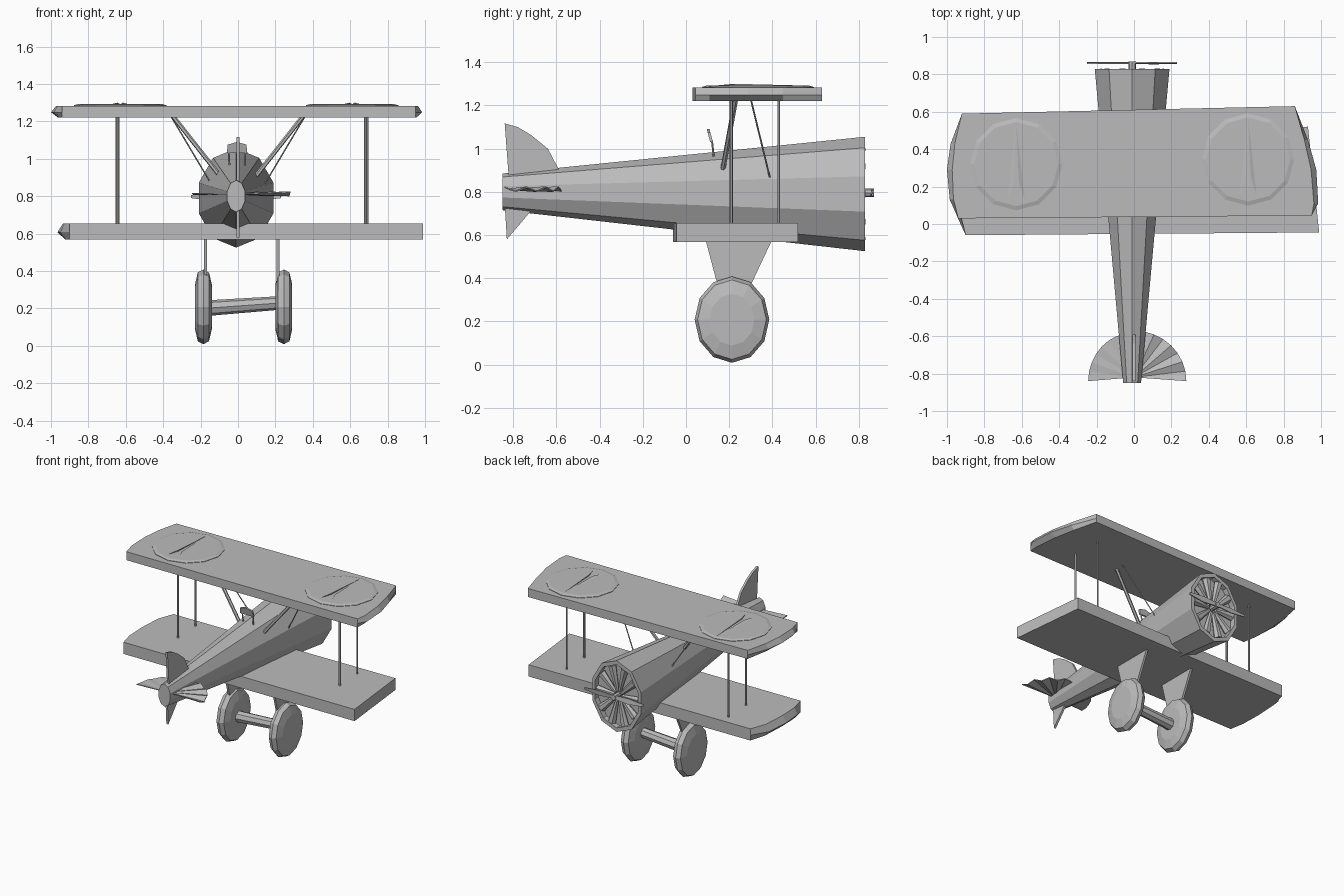
import bpy, math
from mathutils import Vector

cube = bpy.data.objects.get("Cube")
if cube:
    bpy.data.objects.remove(cube, do_unlink=True)

GREY = (0.5, 0.5, 0.5, 1)
grey = bpy.data.materials.new("plain grey")
grey.use_nodes = True
grey.diffuse_color = GREY
grey.node_tree.nodes["Principled BSDF"].inputs["Base Color"].default_value = GREY


def add_mesh(name, verts, faces):
    mesh = bpy.data.meshes.new(name)
    mesh.from_pydata(verts, [], faces)
    mesh.materials.append(grey)
    obj = bpy.data.objects.new(name, mesh)
    bpy.context.collection.objects.link(obj)
    # Make every shell face outwards
    import bmesh
    bm = bmesh.new()
    bm.from_mesh(mesh)
    bmesh.ops.recalc_face_normals(bm, faces=bm.faces)
    bm.to_mesh(mesh)
    bm.free()
    return obj


def loft(name, rings):
    """Skin a list of equal-length rings and cap both ends."""
    n = len(rings[0])
    verts = [v for ring in rings for v in ring]
    faces = [(k * n + i, k * n + (i + 1) % n, (k + 1) * n + (i + 1) % n, (k + 1) * n + i)
             for k in range(len(rings) - 1) for i in range(n)]
    faces += [tuple(range(n)), tuple(range(len(verts) - n, len(verts)))]
    return add_mesh(name, verts, faces)


def ellipse(n, a, b, place):
    """Ring of n points, the first at the top, mapped to 3D by place."""
    angles = [math.tau * i / n for i in range(n)]
    return [place(a * math.sin(t), b * math.cos(t)) for t in angles]


def rod(name, start, end, radius, end_radius=None, sides=6):
    start, end = Vector(start), Vector(end)
    turn = (end - start).to_track_quat('Z', 'Y')
    ends = ((start, radius), (end, end_radius or radius))
    return loft(name, [ellipse(sides, r, r, lambda u, v: c + turn @ Vector((u, v, 0)))
                       for c, r in ends])


def box(name, low, high):
    corners = [(low[0], low[1]), (high[0], low[1]), (high[0], high[1]), (low[0], high[1])]
    return loft(name, [[(x, y, z) for x, y in corners] for z in (low[2], high[2])])


def side_plate(name, x, thickness, outline):
    """Thin upright plate from a (y, z) outline."""
    return loft(name, [[(x + s * thickness / 2, y, z) for y, z in outline] for s in (-1, 1)])


# Fuselage: ten-sided taper with a recessed nose
def body_ring(y, half_width, half_height, x=-0.01, z=0.79):
    return ellipse(10, half_width, half_height, lambda u, v: (x + u, y, z + v))


loft("fuselage", [body_ring(-0.85, 0.05, 0.085, z=0.8), body_ring(0.83, 0.21, 0.265),
                  body_ring(0.83, 0.185, 0.235), body_ring(0.79, 0.185, 0.235)])

# Radial engine and propeller
for i in range(10):
    t = math.tau * (i + 0.5) / 10
    u, v = math.sin(t), math.cos(t)
    rod(f"engine_cylinder_{i + 1}", (-0.01 + 0.03 * u, 0.805, 0.79 + 0.03 * v),
        (-0.01 + 0.17 * u, 0.805, 0.79 + 0.22 * v), 0.012, 0.03)
rod("propeller_hub", (-0.01, 0.79, 0.795), (-0.01, 0.87, 0.795), 0.02, sides=8)
for s, name in ((-1, "right"), (1, "left")):
    blade = [(0, -0.012), (0.12, -0.022), (0.24, -0.008), (0.24, 0.008), (0.12, 0.018), (0, 0.012)]
    loft(name + "_propeller_blade",
         [[(-0.01 + s * x, y + s * z * 0.15, 0.797 + z) for x, z in blade] for y in (0.857, 0.864)])


# Wings: slabs whose tips bulge out at mid height
def wing(name, z_low, z_high, right_tip, left_tip):
    def ring(z, bulge):
        points = []
        for tip in (right_tip, left_tip):
            root = tip[0][0] + (tip[-1][0] - tip[0][0]) * 0.5
            last = len(tip) - 1
            for i, (x, y) in enumerate(tip):
                flat = tip[0][0] + (tip[-1][0] - tip[0][0]) * i / last
                points.append((flat + (x - flat) * bulge, y, z))
        return points
    middle = z_low + (z_high - z_low) * 0.45
    return loft(name, [ring(z_low, 0.45), ring(middle, 1), ring(z_high, 0.6)])


wing("upper_wing", 1.22, 1.283,
     [(-0.94, 0.03), (-0.985, 0.13), (-1.0, 0.29), (-0.98, 0.43), (-0.92, 0.59)],
     [(0.86, 0.63), (0.93, 0.45), (0.975, 0.29), (0.985, 0.11), (0.95, 0.045)])
wing("lower_wing", 0.568, 0.655,
     [(-0.9, -0.06), (-0.95, 0.05), (-0.965, 0.2), (-0.95, 0.38), (-0.88, 0.5)],
     [(0.93, 0.52), (0.99, -0.045)])

# Raised discs with a narrow ridge on the upper wing
for name, x, y in (("right", -0.63, 0.32), ("left", 0.61, 0.345)):
    loft(name + "_wing_disc",
         [ellipse(12, r, r, lambda u, v: (x + u, y + v, z))
          for r, z in ((0.247, 1.28), (0.247, 1.286), (0.225, 1.292))])
    for s in (-1, 1):
        loft(f"{name}_disc_ridge_{'a' if s < 0 else 'b'}",
             [[(x, y + 0.22, z), (x + s * 0.045, y - 0.19, z), (x + s * 0.015, y - 0.1, z + rise)]
              for z, rise in ((1.29, 0), (1.292, 0.008))])

# Struts between the wings and from the body to the upper wing
for name, x in (("right", -0.64), ("left", 0.69)):
    rod(name + "_rear_wing_strut", (x, 0.21, 0.64), (x, 0.21, 1.23), 0.008)
    rod(name + "_front_wing_strut", (x - 0.01, 0.43, 0.64), (x - 0.01, 0.43, 1.23), 0.006)
for name, s, x in (("right", -1, 0.01), ("left", 1, -0.01)):
    rod(name + "_rear_body_strut", (s * 0.1 + x, 0.17, 0.9), (s * 0.35, 0.23, 1.23), 0.012)
    rod(name + "_front_body_strut", (s * 0.15 + x, 0.39, 0.86), (s * 0.36, 0.3, 1.23), 0.004)

# Windscreen on two small posts
loft("windscreen", [[(-0.06, y, 1.03), (0.05, y, 1.03), (0.045, y - 0.012, 1.075),
                     (-0.005, y - 0.015, 1.09), (-0.055, y - 0.012, 1.075)] for y in (0.112, 0.125)])
for s in (-1, 1):
    rod(f"windscreen_post_{'right' if s < 0 else 'left'}",
        (-0.005 + s * 0.04, 0.13, 0.95), (-0.005 + s * 0.045, 0.12, 1.04), 0.005)

# Tail fins
side_plate("upper_fin", 0, 0.016, [(-0.84, 1.117), (-0.78, 1.1), (-0.72, 1.065), (-0.64, 1.0),
                                   (-0.59, 0.905), (-0.6, 0.85), (-0.82, 0.85)])
side_plate("lower_fin", 0, 0.016, [(-0.83, 0.58), (-0.77, 0.65), (-0.72, 0.71),
                                   (-0.72, 0.75), (-0.84, 0.75)])

# Tailplanes: slightly pleated fans
for name, s, rx, ry, fold in (("right", -1, 0.245, 0.26, 0.002), ("left", 1, 0.28, 0.27, 0.01)):
    rim = []
    for i in range(9):
        t = math.pi / 2 * i / 8
        rim.append((s * rx * math.cos(t), -0.84 + ry * math.sin(t), 0.815 + fold * (-1) ** i))
    points = [(0, -0.82, 0.815)] + rim
    n = len(points)
    verts = points + [(x, y, z - 0.006) for x, y, z in points]
    faces = []
    for i in range(1, n - 1):
        faces += [(0, i, i + 1), (n, n + i + 1, n + i)]
    faces += [(i, (i + 1) % n, n + (i + 1) % n, n + i) for i in range(n)]
    add_mesh(name + "_tailplane", verts, faces)

# Landing gear: bulged wheels, axle and tapered legs
for name, x, leg_x in (("right", -0.185, -0.175), ("left", 0.245, 0.215)):
    loft(name + "_wheel",
         [ellipse(12, 0.173 * k, 0.2 * k, lambda u, v: (x + dx, 0.213 + u, 0.208 + v))
          for dx, k in ((-0.045, 0.6), (-0.03, 0.92), (0, 1), (0.03, 0.92), (0.045, 0.6))])
    side_plate(name + "_gear_leg", leg_x, 0.016,
               [(0.09, 0.58), (0.4, 0.58), (0.24, 0.24), (0.18, 0.24)])
rod("axle", (-0.18, 0.21, 0.2), (0.24, 0.21, 0.23), 0.042, 0.036, sides=8)
